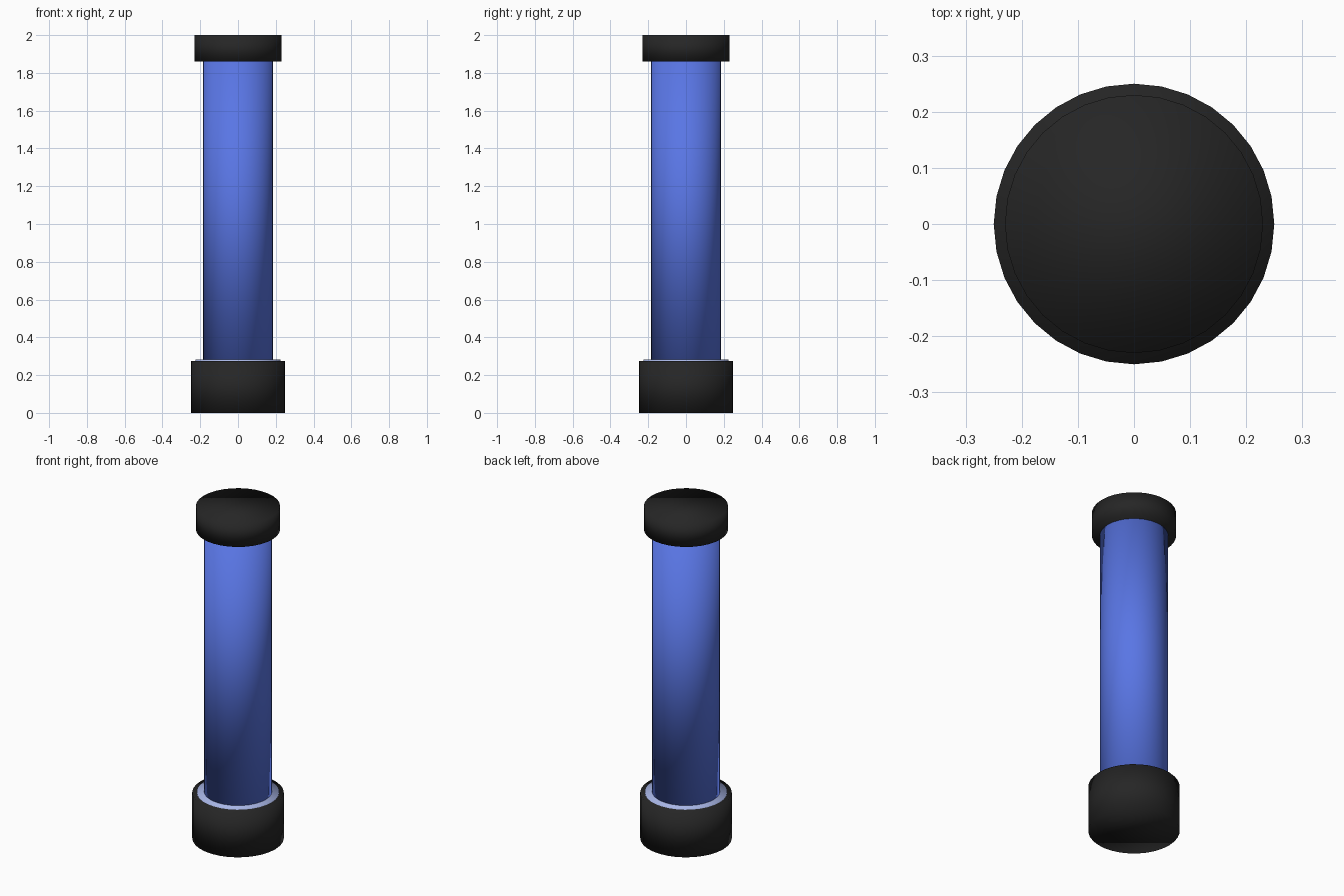
import bpy

if "Cube" in bpy.data.objects:
    bpy.data.objects.remove(bpy.data.objects["Cube"])


def material(name, rgb):
    m = bpy.data.materials.new(name)
    m.diffuse_color = (*rgb, 1.0)
    m.use_nodes = True
    m.node_tree.nodes["Principled BSDF"].inputs["Base Color"].default_value = m.diffuse_color
    return m


black = material("black plastic", (0.019, 0.019, 0.019))
blue = material("blue", (0.10, 0.18, 0.78))
pale_blue = material("pale blue", (0.42, 0.50, 0.85))


def cylinder(name, radius, z0, z1, mat):
    """Upright, softly shaded 32-sided cylinder between two heights."""
    bpy.ops.mesh.primitive_cylinder_add(
        vertices=32, radius=radius, depth=z1 - z0, location=(0, 0, (z0 + z1) / 2))
    ob = bpy.context.object
    ob.name = name
    ob.data.materials.append(mat)
    bpy.ops.object.shade_smooth()
    return ob


# Wide foot
cylinder("base", 0.25, 0.0, 0.275, black)
# Thin pale collar lying on the foot
cylinder("collar", 0.225, 0.26, 0.282, pale_blue)
# Long coloured tube
cylinder("tube", 0.186, 0.27, 1.87, blue)
# Lid
cylinder("top_cap", 0.23, 1.86, 2.0, black)
